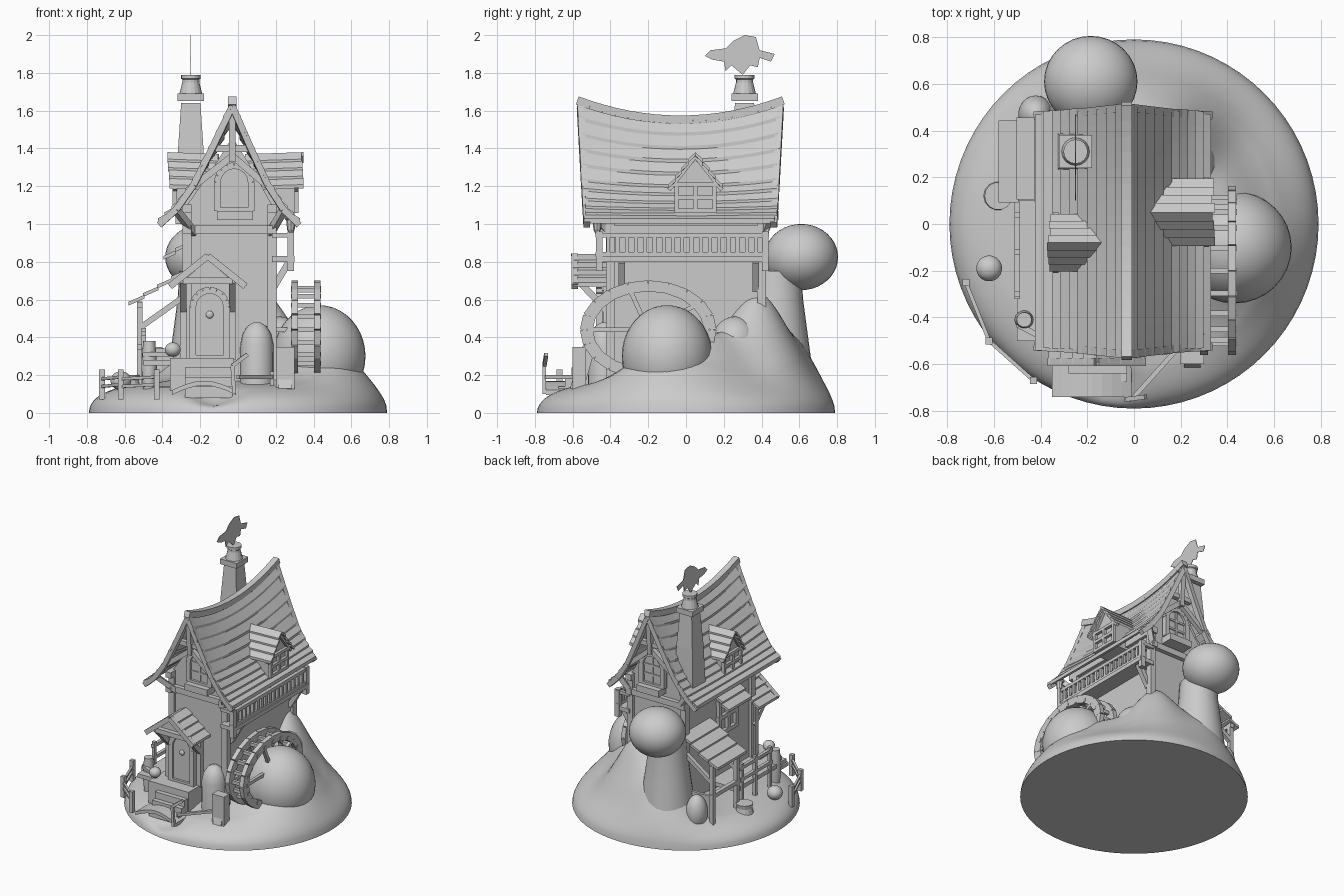
import bpy, bmesh, math, random
from mathutils import Vector as V, Matrix

random.seed(4)
if "Cube" in bpy.data.objects:
    bpy.data.objects.remove(bpy.data.objects["Cube"], do_unlink=True)

CLAY = bpy.data.materials.new("clay_grey")
CLAY.use_nodes = True
CLAY.diffuse_color = (0.6, 0.6, 0.6, 1)
CLAY.node_tree.nodes["Principled BSDF"].inputs["Base Color"].default_value = CLAY.diffuse_color


def finish(name, bm, smooth=False):
    bmesh.ops.recalc_face_normals(bm, faces=bm.faces)
    me = bpy.data.meshes.new(name)
    bm.to_mesh(me)
    bm.free()
    me.materials.append(CLAY)
    ob = bpy.data.objects.new(name, me)
    bpy.context.collection.objects.link(ob)
    for p in me.polygons:
        p.use_smooth = smooth and len(p.vertices) < 5
    return ob


def beams(name, segs, w=0.025):
    """Square timbers from point to point."""
    bm = bmesh.new()
    for p, q in segs:
        p, q = V(p), V(q)
        d = q - p
        m = Matrix.Translation((p + q) / 2) @ d.to_track_quat('Z', 'Y').to_matrix().to_4x4()
        bmesh.ops.create_cube(bm, matrix=m @ Matrix.Diagonal((w, w, d.length, 1)))
    return finish(name, bm)


def boxes(name, items):
    """Boxes given by low and high corners."""
    bm = bmesh.new()
    for lo, hi in items:
        lo, hi = V(lo), V(hi)
        m = Matrix.Translation((lo + hi) / 2) @ Matrix.Diagonal((*(hi - lo), 1))
        bmesh.ops.create_cube(bm, matrix=m)
    return finish(name, bm)


def prism(name, pts, axis, lo, hi):
    """Outline pushed along x or y."""
    bm = bmesh.new()
    put = (lambda a, b, d: (d, a, b)) if axis == 'x' else (lambda a, b, d: (a, d, b))
    near, far = ([bm.verts.new(put(a, b, d)) for a, b in pts] for d in (lo, hi))
    bm.faces.new(near)
    bm.faces.new(far)
    for i in range(len(pts)):
        bm.faces.new((near[i - 1], near[i], far[i], far[i - 1]))
    return finish(name, bm)


def lathe(name, prof, at, n=20, turn=0.0, smooth=True):
    bm = bmesh.new()
    rings = [[bm.verts.new((at[0] + r * math.cos(turn + math.tau * k / n),
                            at[1] + r * math.sin(turn + math.tau * k / n), at[2] + z))
              for k in range(n)] for r, z in prof]
    for a, b in zip(rings, rings[1:]):
        for k in range(n):
            bm.faces.new((a[k], a[k - 1], b[k - 1], b[k]))
    bm.faces.new(rings[0])
    bm.faces.new(rings[-1])
    return finish(name, bm, smooth)


def ball(name, at, radii):
    bm = bmesh.new()
    m = Matrix.Translation(at) @ Matrix.Diagonal((*radii, 1))
    bmesh.ops.create_uvsphere(bm, u_segments=32, v_segments=20, radius=1, matrix=m)
    return finish(name, bm, True)


def strip(bm, up, low, th):
    """Closed board between an upper and a lower row of points."""
    down = V((0, 0, th))
    cols = [[bm.verts.new(c) for c in (a, b, b - down, a - down)] for a, b in zip(up, low)]
    for c, d in zip(cols, cols[1:]):
        for k in range(4):
            bm.faces.new((c[k - 1], c[k], d[k], d[k - 1]))
    bm.faces.new(cols[0])
    bm.faces.new(cols[-1])


def shingles(name, a, b, fall, n, sides=(1, -1), th=0.02):
    """Straight roof: ridge a-b, fall = (sideways, down)."""
    bm = bmesh.new()
    a, b = V(a), V(b)
    side = (b - a).cross(V((0, 0, 1))).normalized()
    lift = V((0, 0, 0.014))
    for s in sides:
        off = side * s * fall[0] - V((0, 0, fall[1]))
        for i in range(n):
            jut = (b - a).normalized() * random.uniform(-0.008, 0.008)
            t, u = i / n, (i + 1) / n + 0.03
            strip(bm, [a + off * t + jut, b + off * t + jut],
                  [a + off * u + jut + lift, b + off * u + jut + lift], th)
    return finish(name, bm)


def arch(name, cx, y, z0, w, h, s, depth, bars=True):
    """Arched panel with a timber surround, facing s along y."""
    r = w / 2
    ring = [(cx + r * math.cos(math.pi * k / 8), z0 + h - r + r * math.sin(math.pi * k / 8))
            for k in range(9)]
    line = [(cx + r, z0)] + ring + [(cx - r, z0)]
    f = y + s * depth
    prism(name + "_panel", line, 'y', min(y, f), max(y, f))
    P = [V((px, f, pz)) for px, pz in line]
    beams(name + "_surround", list(zip(P, P[1:])) + [(P[0], P[-1])], 0.035)
    if bars:
        beams(name + "_bars", [((cx, f, z0), (cx, f, z0 + h))] +
              [((cx - r, f, z0 + h * k), (cx + r, f, z0 + h * k)) for k in (0.33, 0.62)], 0.015)


# Ground: round island with a steep rim, mounds and a small stream bed
HILLS = [(0.45, -0.1, 0.2, 0.19), (0.14, 0.38, 0.42, 0.15), (-0.18, 0.53, 0.24, 0.16),
         (0.38, 0.15, 0.12, 0.12), (0.0, 0.0, 0.1, 0.3), (-0.13, -0.7, -0.08, 0.08)]


def ground(x, y):
    r = math.hypot(x, y) / 0.79
    z = 0.125 + sum(a * math.exp(-((x - cx) ** 2 + (y - cy) ** 2) / (2 * s * s))
                    for cx, cy, a, s in HILLS)
    z += 0.12 * max(0, y) * (1 - r)
    return z * min(1, math.sqrt(max(0, 1 - r ** 7)) * 1.1)


bm = bmesh.new()
rings = []
for k in range(36):
    r = 0.79 * (1 - (k / 36) ** 1.4)
    ring = [(r * math.cos(math.tau * i / 72), r * math.sin(math.tau * i / 72)) for i in range(72)]
    rings.append([bm.verts.new((x, y, ground(x, y) if k else 0)) for x, y in ring])
for a, b in zip(rings, rings[1:]):
    for i in range(72):
        bm.faces.new((a[i], a[i - 1], b[i - 1], b[i]))
bm.faces.new(rings[-1])
finish("island", bm, True)
lathe("island_base", [(0.79, 0.0), (0.785, 0.01)], (0, 0, 0), 72, 0, False)

# Boulders and the round tree
ball("wheel_boulder", (0.43, -0.1, 0.3), (0.245, 0.24, 0.27))
lathe("front_boulder", [(0.09, 0.1), (0.088, 0.36), (0.075, 0.42), (0.05, 0.46), (0.02, 0.478)],
      (0.1, -0.43, 0))
ball("side_boulder", (0.22, 0.26, 0.36), (0.13, 0.13, 0.15))
ball("back_boulder", (-0.42, 0.47, 0.22), (0.075, 0.08, 0.13))
lathe("tree_trunk", [(0.2, 0.15), (0.18, 0.3), (0.16, 0.45), (0.14, 0.6), (0.13, 0.75)],
      (-0.18, 0.48, 0), 28)
ball("tree_crown", (-0.185, 0.61, 0.825), (0.2, 0.195, 0.175))

# House body with steep gables and timber posts
prism("house_walls", [(-0.27, 0.12), (0.18, 0.12), (0.18, 1.1), (0.07, 1.3), (-0.03, 1.46),
                      (-0.13, 1.3), (-0.27, 1.1)], 'y', -0.4, 0.4)
frame = []
for x in (-0.27, 0.18):
    frame += [((x, y, 0.15), (x, y, 1.1)) for y in (-0.4, 0.4)]
    frame += [((x, -0.46, z), (x, 0.44, z)) for z in (0.97, 1.08)]
for y in (-0.41, 0.41):
    frame += [((-0.26, y, 0.97), (0.2, y, 0.97))]
beams("wall_timbers", frame, 0.045)

# Main roof: sagging ridge, flared eaves, overlapping courses
PROFILE = [(0.0, 1.55), (0.1, 1.37), (0.2, 1.2), (0.29, 1.09), (0.38, 1.02)]


def roof_point(t, u, s):
    k = min(int(t * 4), 3)
    p, q = PROFILE[k], PROFILE[k + 1]
    dx, z = (p[i] + (q[i] - p[i]) * (t * 4 - k) for i in (0, 1))
    w = (z - 1.02) / 0.53
    reach = dx * (0.93 if s > 0 else 1.02)
    return V((-0.03 + s * reach, -0.03 + u * (0.505 + 0.035 * w), z + 0.1 * w * u * u))


bm = bmesh.new()
US = [i / 8 - 1 for i in range(17)]
for s in (1, -1):
    for i in range(10):
        j = random.uniform(-0.01, 0.01)
        lift = V((s * 0.006, j, 0.01))
        strip(bm, [roof_point(i / 10, u, s) + V((0, j, 0)) for u in US],
              [roof_point(min(1, i / 10 + 0.104), u, s) + lift for u in US], 0.028)
finish("main_roof", bm)
ridge = [roof_point(0, u * 1.01, 1) + V((0, 0, 0.002)) for u in US]
beams("ridge_cap", list(zip(ridge, ridge[1:])), 0.045)

# Gable boards, trusses and arched windows at both ends
gable = []
for e in (-1, 1):
    for s in (1, -1):
        edge = [roof_point(t / 8, e * 0.98, s) - V((0, 0, 0.025)) for t in range(9)]
        gable += list(zip(edge, edge[1:]))
        gable += [(roof_point(0.5, e * 0.95, s) - V((0, 0, 0.03)), (-0.03, -0.03 + e * 0.49, 1.36)),
                  (roof_point(0.75, e * 0.95, s) - V((0, 0, 0.03)),
                   (-0.03 + s * 0.2, e * 0.41, 0.95))]
    gable += [((-0.03, -0.03 + e * 0.5, 1.33), (-0.03, -0.03 + e * 0.52, 1.62)),
              ((-0.12, -0.03 + e * 0.49, 1.4), (0.06, -0.03 + e * 0.49, 1.4))]
    nm = "front" if e < 0 else "back"
    arch(nm + "_window", -0.02, e * 0.4, 1.07, 0.18, 0.24, e, 0.03)
    lo, hi = sorted((e * 0.4, e * 0.49))
    boxes(nm + "_flower_box", [((-0.11, lo, 1.02), (0.08, hi, 1.07))])
beams("gable_timbers", gable, 0.035)

# Dormers on both slopes
for nm, s, y, half, tip in (("right", 1, 0.05, 0.14, 0.37), ("left", -1, -0.08, 0.12, 0.335)):
    X = lambda d: -0.03 + s * d
    shingles(nm + "_dormer_roof", (X(0.07), y, 1.37), (X(tip), y, 1.38), (half, 0.18), 4)
    prism(nm + "_dormer_walls", [(y - 0.1, 1.04), (y + 0.1, 1.04), (y + 0.1, 1.22), (y, 1.34),
                                 (y - 0.1, 1.22)], 'x', *sorted((X(0.1), X(tip - 0.04))))
    f = X(tip - 0.03)
    beams(nm + "_dormer_frame",
          [((f, y + a * 0.1, 1.06), (f, y + a * 0.1, 1.21)) for a in (-1, 0, 1)] +
          [((f, y - 0.11, z), (f, y + 0.11, z)) for z in (1.07, 1.14, 1.21)] +
          [((f, y, 1.36), (f, y + a * half, 1.18)) for a in (-1, 1)], 0.022)

# Chimney and smoke plume
lathe("chimney_stack", [(0.115, 1.0), (0.095, 1.4), (0.072, 1.64)], (-0.25, 0.31, 0), 4, math.pi / 4, False)
boxes("chimney_cap", [((-0.32, 0.24, 1.65), (-0.18, 0.38, 1.69))])
lathe("chimney_pot", [(0.06, 1.69), (0.045, 1.75), (0.045, 1.765), (0.052, 1.77), (0.052, 1.79)],
      (-0.25, 0.31, 0), 16, 0, False)
prism("smoke", [(0.1, 1.89), (0.13, 1.92), (0.21, 1.93), (0.25, 1.97), (0.31, 2.0), (0.37, 1.99),
                (0.39, 1.92), (0.47, 1.9), (0.45, 1.86), (0.39, 1.88), (0.38, 1.83), (0.34, 1.84),
                (0.3, 1.79), (0.24, 1.84), (0.21, 1.81), (0.2, 1.86), (0.14, 1.87)],
      'x', -0.252, -0.248)

# Balcony along the right wall
boxes("balcony_floor", [((0.18, -0.47, 0.8), (0.3, 0.43, 0.83))])
ys = [-0.46 + i * 0.88 / 18 for i in range(19)]
beams("balcony_rails", [((0.28, -0.48, z), (0.28, 0.44, z)) for z in (0.84, 0.94)] +
      [((0.18, y, 0.94), (0.28, y, 0.94)) for y in (-0.46, 0.42)], 0.024)
beams("balcony_balusters", [((0.28, y, 0.82), (0.28, y, 0.94)) for y in ys], 0.02)
beams("balcony_brackets", [((0.18, y, 0.65), (0.27, y, 0.8)) for y in (-0.34, 0.37)] +
      [((0.28, y, 0.75), (0.28, y, 0.96)) for y in (-0.46, 0.42)], 0.035)
lathe("lantern", [(0.01, 1.06), (0.035, 1.03), (0.025, 1.02), (0.02, 0.97), (0.01, 0.95)],
      (0.28, -0.47, 0), 8, 0, False)

# Water wheel: two broad rims joined by paddles
wheel_ring = lambda k: [(-0.2 + 0.345 * k * math.cos(a), 0.44 + 0.245 * k * math.sin(a))
                        for a in (math.tau * i / 20 for i in range(21))]
rim, inner = wheel_ring(1), wheel_ring(0.9)
wheel = []
for x in (0.3, 0.42):
    for ring in (rim, inner):
        wheel += [((x, *p), (x, *q)) for p, q in zip(ring, ring[1:])]
beams("wheel_rims", wheel, 0.034)
beams("wheel_paddles", [((0.28, *p), (0.44, *p)) for p in inner[:-1]], 0.024)
beams("wheel_spokes", [((x, -0.2, 0.44), (x, *p)) for x in (0.3, 0.42) for p in inner[2:-1:4]] +
      [((0.18, -0.2, 0.44), (0.46, -0.2, 0.44))], 0.024)
boxes("wheel_trough", [((0.2, -0.6, 0.1), (0.3, -0.53, 0.35))])
beams("water_chute", [((0.25, -0.52, 0.33), (0.25, -0.58, 0.12))], 0.07)

# Porch, door, deck, steps and arched footbridge
shingles("porch_roof", (-0.16, -0.6, 0.84), (-0.16, -0.36, 0.84), (0.2, 0.16), 4)
prism("porch_gable", [(-0.29, 0.7), (-0.03, 0.7), (-0.16, 0.81)], 'y', -0.55, -0.38)
beams("porch_timbers", [((x, -0.4, 0.52), (x, -0.57, 0.7)) for x in (-0.29, -0.03)] +
      [((x, -0.42, 0.28), (x, -0.42, 0.72)) for x in (-0.29, -0.03)] +
      [((-0.16, -0.59, 0.83), (-0.16 + s * 0.2, -0.59, 0.67)) for s in (1, -1)] +
      [((-0.29, -0.57, 0.7), (-0.03, -0.57, 0.7))], 0.035)
arch("door", -0.15, -0.4, 0.29, 0.18, 0.36, -1, 0.06, False)
ball("door_knocker", (-0.15, -0.465, 0.52), (0.02, 0.012, 0.02))
boxes("deck", [((-0.36, -0.57, 0.1), (-0.02, -0.38, 0.29)), ((-0.5, -0.5, 0.25), (-0.26, 0.1, 0.28))])
boxes("steps", [((-0.28, -0.57 - 0.035 * k, 0.08), (-0.03, -0.5, 0.29 - 0.05 * k)) for k in (1, 2, 3)])
bridge = [(-0.35 + 0.34 * k / 8, 0.12 + 0.05 * math.sin(math.pi * k / 8)) for k in range(9)]
bm = bmesh.new()
strip(bm, [V((x, -0.59, z)) for x, z in bridge], [V((x, -0.74, z)) for x, z in bridge], 0.025)
finish("footbridge", bm)
beams("bridge_posts", [((-0.02, -0.75, 0.1), (-0.03, -0.75, 0.25)), ((-0.03, -0.75, 0.25), (0.05, -0.74, 0.31)),
                       ((0.0, -0.74, 0.19), (0.18, -0.54, 0.19)), ((0.18, -0.54, 0.1), (0.18, -0.54, 0.22))], 0.02)

# Lean-to shed on the left
shingles("shed_roof", (-0.27, 0.1, 0.76), (-0.27, 0.45, 0.76), (0.3, 0.18), 4, (-1,))
shingles("side_awning", (-0.27, -0.24, 0.9), (-0.27, 0.04, 0.9), (0.12, 0.08), 2, (-1,))
beams("shed_frame", [((-0.52, y, 0.1), (-0.52, y, 0.59)) for y in (0.13, 0.42)] +
      [((-0.52, 0.1, z), (-0.52, 0.44, z)) for z in (0.35, 0.57)] +
      [((-0.52, y, 0.45), (-0.28, y, 0.62)) for y in (0.13, 0.42)], 0.03)
boxes("shed_boards", [((-0.5, 0.4, 0.1), (-0.27, 0.42, 0.34))])
beams("side_window", [((-0.28, y, 0.6), (-0.28, y, 0.84)) for y in (-0.2, -0.1, 0.0)] +
      [((-0.28, -0.22, z), (-0.28, 0.02, z)) for z in (0.6, 0.72, 0.84)], 0.03)

# Fences
beams("deck_railing", [((-0.5, y, 0.12), (-0.5, y, 0.45)) for y in (0.04, -0.12, -0.3)] +
      [((-0.5, 0.1, z), (-0.5, -0.32, z)) for z in (0.33, 0.42)] +
      [((-0.5, -0.43, 0.31), (-0.33, -0.52, 0.31))], 0.024)
F = [V((-0.72, -0.25, 0)), V((-0.62, -0.5, 0)), V((-0.43, -0.67, 0))]
up = lambda p, z: p + V((0, 0, z))
beams("yard_fence_rails", [(up(a, z), up(b, z + 0.01)) for a, b in zip(F, F[1:]) for z in (0.14, 0.18)], 0.016)
beams("yard_fence_posts", [(up(p, 0.07), up(p, 0.23)) for p in F], 0.03)

# Pots, pumpkin, barrel and stump
ball("round_pot", (-0.62, -0.19, 0.17), (0.055, 0.055, 0.05))
ball("pumpkin", (-0.345, -0.51, 0.335), (0.042, 0.042, 0.038))
lathe("barrel", [(0.032, 0.12), (0.042, 0.25), (0.032, 0.38)], (-0.47, -0.41, 0), 14)
lathe("stump", [(0.07, 0.1), (0.055, 0.17), (0.06, 0.2)], (-0.58, 0.12, 0), 14, 0, False)
